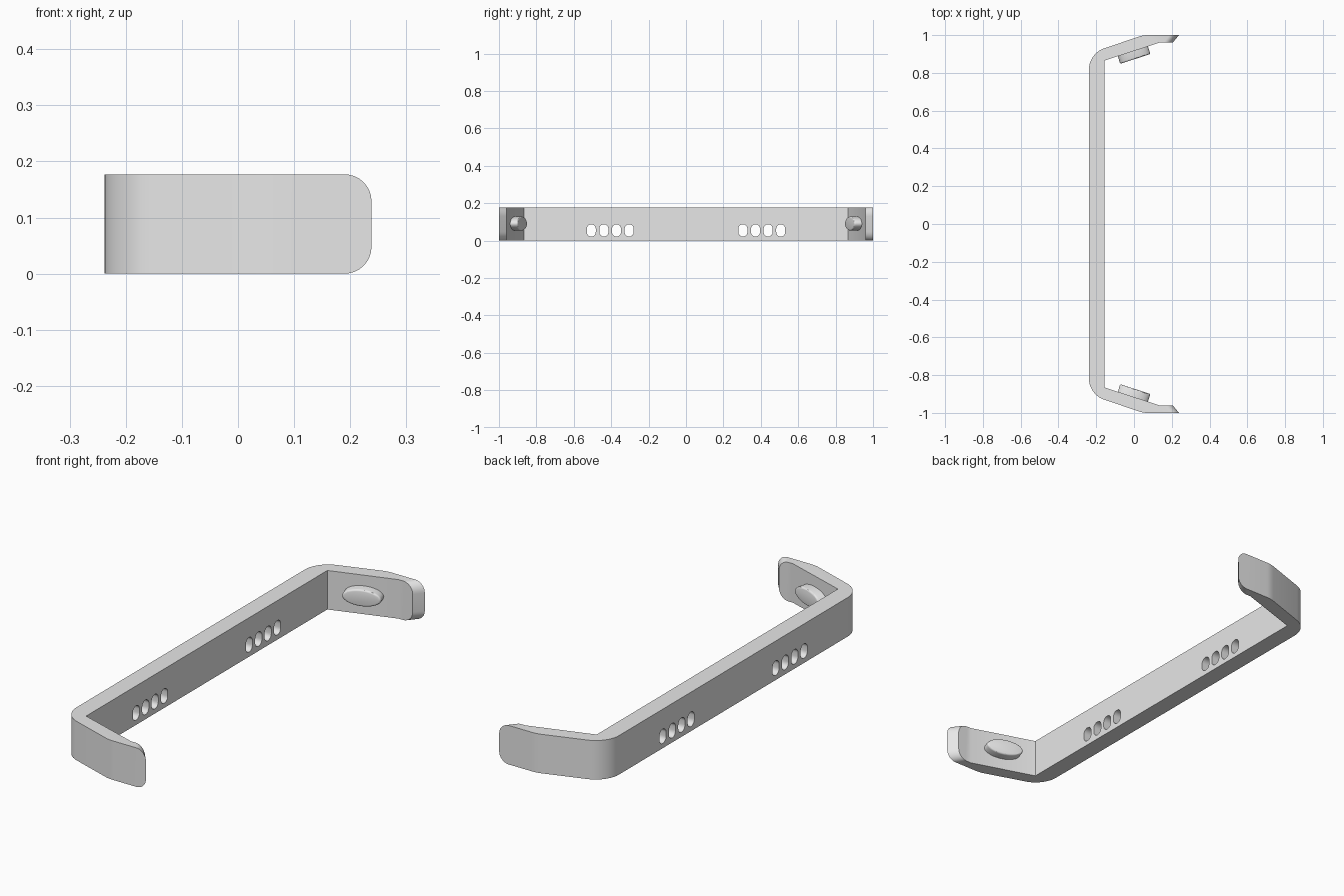
import bpy, bmesh, math
from mathutils import Matrix, Vector

if "Cube" in bpy.data.objects:
    bpy.data.objects.remove(bpy.data.objects["Cube"], do_unlink=True)

HEIGHT = 0.177
SLOPE = math.atan2(0.095, 0.291)   # angle of the arms

grey = bpy.data.materials.new("plain grey")
grey.use_nodes = True
grey.diffuse_color = (0.8, 0.8, 0.8, 1)
grey.node_tree.nodes["Principled BSDF"].inputs["Base Color"].default_value = (0.8, 0.8, 0.8, 1)


def make_object(name, bm):
    bmesh.ops.recalc_face_normals(bm, faces=bm.faces)
    mesh = bpy.data.meshes.new(name)
    bm.to_mesh(mesh)
    bm.free()
    mesh.materials.append(grey)
    obj = bpy.data.objects.new(name, mesh)
    bpy.context.collection.objects.link(obj)
    return obj


def add_prism(bm, points, direction):
    face = bm.faces.new([bm.verts.new(p) for p in points])
    ext = bmesh.ops.extrude_face_region(bm, geom=[face])["geom"]
    bmesh.ops.translate(bm, vec=direction, verts=[v for v in ext if isinstance(v, bmesh.types.BMVert)])


def smooth(obj):
    bpy.ops.object.select_all(action="DESELECT")
    obj.select_set(True)
    bpy.context.view_layer.objects.active = obj
    bpy.ops.object.shade_smooth_by_angle(angle=math.radians(30))


def round_edges(bm, test, **options):
    edges = [e for e in bm.edges if test(*e.verts)]
    bmesh.ops.bevel(bm, geom=edges, affect="EDGES", profile=0.5, **options)


def vertical_at(x):
    return lambda a, b: abs(a.co.z - b.co.z) > 0.1 and abs(a.co.x - x) < 0.003 and abs(b.co.x - x) < 0.003


# Bent strap: mirrored outline, raised to full height
half = [(-0.238, 0.903), (0.05, 1), (0.238, 1), (0.205, 0.96), (0.135, 0.96), (-0.157, 0.865)]
outline = half + [(x, -y) for x, y in reversed(half)]
bm = bmesh.new()
add_prism(bm, [(x, y, 0) for x, y in outline], (0, 0, HEIGHT))
round_edges(bm, vertical_at(-0.238), offset=0.08, offset_type="ABSOLUTE", segments=10)
round_edges(bm, vertical_at(0.05), offset=0.02, offset_type="ABSOLUTE", segments=3)
# Rounded corners on the arm tips
round_edges(bm, lambda a, b: abs(a.co.z - b.co.z) < 0.01 and min(a.co.x, b.co.x) > 0.2,
            offset=0.048, offset_type="ABSOLUTE", segments=8)
strap = make_object("strap", bm)

# Two groups of four upright slots through the back
bm = bmesh.new()
r, low, high = 0.024, 0.045, 0.063
for side in (-1, 1):
    for i in range(4):
        y = side * (0.304 + 0.0675 * i)
        ring = []
        for k in range(26):
            a = math.pi * (k if k < 13 else k - 1) / 12
            ring.append((-0.3, y + r * math.cos(a), (high if k < 13 else low) + r * math.sin(a)))
        add_prism(bm, ring, (0.2, 0, 0))
cutter = make_object("slot_cutter", bm)
cutter.hide_render = True
cut = strap.modifiers.new("slots", "BOOLEAN")
cut.operation = "DIFFERENCE"
cut.solver = "EXACT"
cut.object = cutter
bpy.context.view_layer.objects.active = strap
bpy.ops.object.modifier_apply(modifier=cut.name)
bpy.data.objects.remove(cutter, do_unlink=True)
smooth(strap)

# Oval pads on the inner face of each arm
for side, name in ((1, "back_pad"), (-1, "front_pad")):
    bm = bmesh.new()
    ring = [(0.084 * math.cos(t), 0.015, 0.038 * math.sin(t))
            for t in (math.tau * k / 48 for k in range(48))]
    add_prism(bm, ring, (0, -0.057, 0))
    round_edges(bm, lambda a, b: max(a.co.y, b.co.y) < 0, offset=0.008, segments=3)
    bmesh.ops.transform(bm, verts=bm.verts, matrix=Matrix.Translation((-0.006, 0.914, 0.0905))
                        @ Matrix.Rotation(SLOPE, 4, "Z"))
    bmesh.ops.scale(bm, vec=Vector((1, side, 1)), verts=bm.verts)
    smooth(make_object(name, bm))
